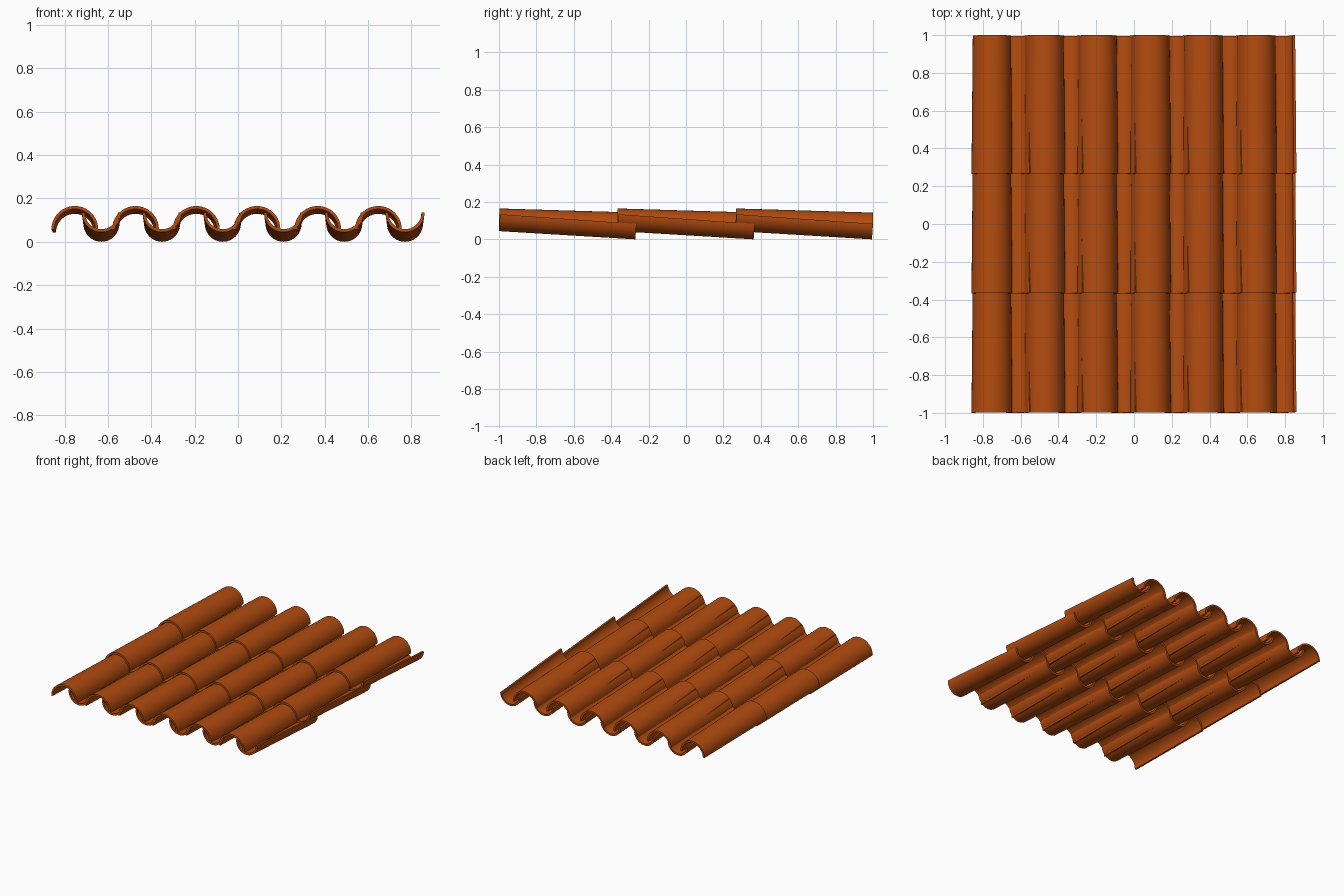
import bpy, bmesh, math

if "Cube" in bpy.data.objects:
    bpy.data.objects.remove(bpy.data.objects["Cube"])

COLS, ROWS = 6, 3
PITCH_X, PITCH_Y = 0.28, 0.6325
LENGTH, THICK, SEGS = 0.735, 0.014, 20

clay = bpy.data.materials.new("terracotta clay")
clay.diffuse_color = (0.45, 0.072, 0.005, 1)
clay.use_nodes = True
clay.node_tree.nodes["Principled BSDF"].inputs["Base Color"].default_value = clay.diffuse_color


def half_barrel(name, x, y0, y1, r0, r1, z0, z1, up):
    """Tapered half pipe from y0 to y1; up=1 arches over, up=-1 is a gutter."""
    bm = bmesh.new()
    slope = (z1 - z0) / (y1 - y0)
    rings = []
    for y, r, z in ((y0, r0, z0), (y1, r1, z1)):
        ring = []
        for rad, order in ((r, range(SEGS + 1)), (r - THICK, range(SEGS, -1, -1))):
            for i in order:
                a = math.pi * i / SEGS
                dz = up * rad * math.sin(a)
                # end cut is square to the tilted axis
                ring.append(bm.verts.new((x + rad * math.cos(a), y - slope * dz, z + dz)))
        rings.append(ring)
    a, b = rings
    n = len(a)
    for i in range(n):
        j = (i + 1) % n
        bm.faces.new((a[i], a[j], b[j], b[i]))
    # end faces as strips of quads
    for ring in rings:
        for i in range(SEGS):
            bm.faces.new((ring[i], ring[i + 1], ring[n - 2 - i], ring[n - 1 - i]))
    bmesh.ops.recalc_face_normals(bm, faces=bm.faces)
    me = bpy.data.meshes.new(name)
    bm.to_mesh(me)
    bm.free()
    me.materials.append(clay)
    ob = bpy.data.objects.new(name, me)
    bpy.context.collection.objects.link(ob)
    ob.select_set(True)
    bpy.context.view_layer.objects.active = ob


for row in range(ROWS):
    y = -1 + row * PITCH_Y
    for col in range(COLS):
        x = -0.7525 + col * PITCH_X
        # arched cover tile, wide end at the front
        half_barrel(f"cover_tile_{row}_{col}", x, y, y + LENGTH - 0.002,
                    0.108, 0.101, 0.057, 0.042, 1)
        # gutter-shaped pan tile, between the covers
        half_barrel(f"pan_tile_{row}_{col}", x + 0.1225, y + 0.006, y + LENGTH,
                    0.090, 0.083, 0.134, 0.083, -1)

bpy.ops.object.shade_smooth_by_angle(angle=math.radians(35))
